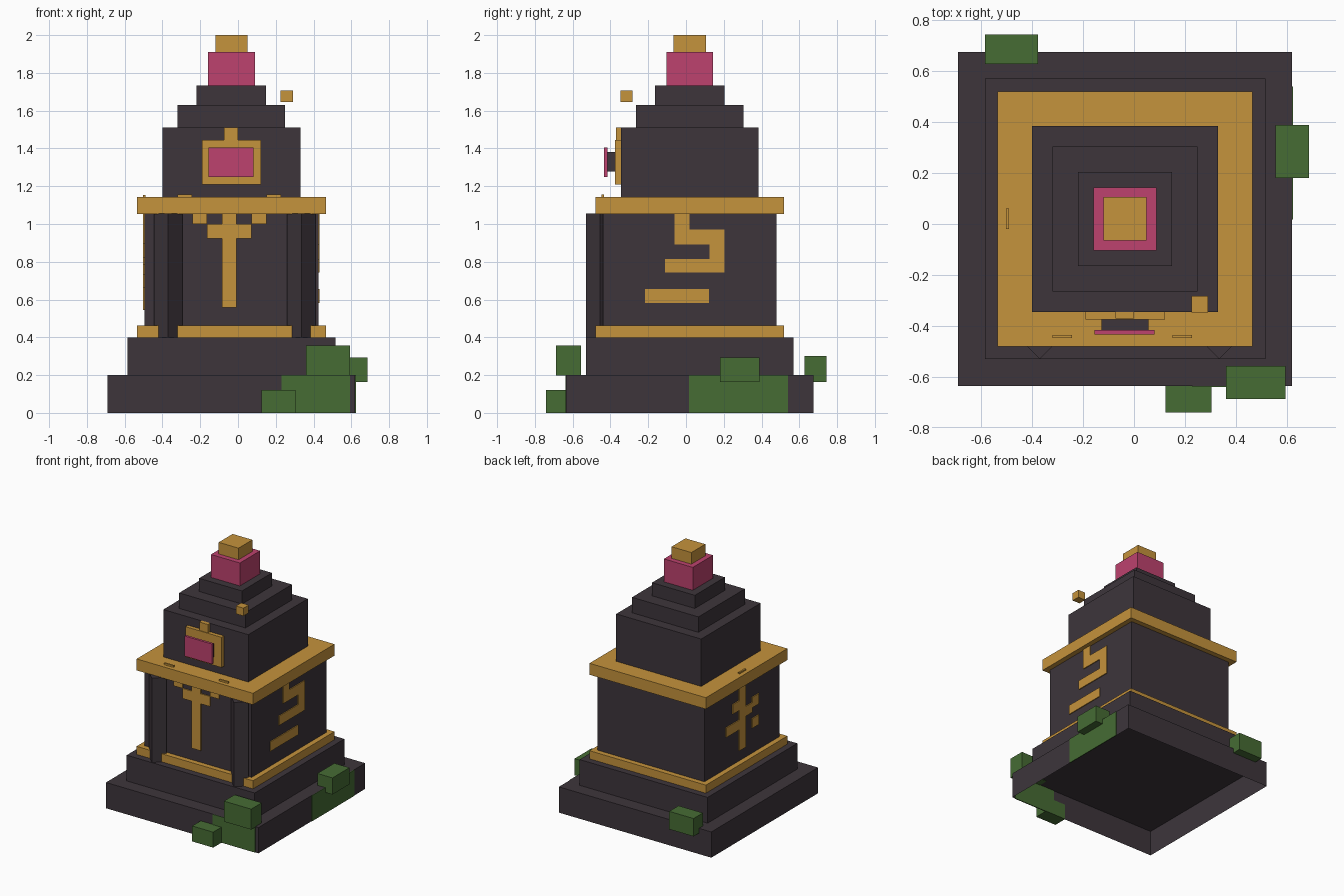
import bpy, bmesh, math

old = bpy.data.objects.get("Cube")
if old:
    bpy.data.objects.remove(old, do_unlink=True)


def material(name, rgb):
    """Flat material from an sRGB 0-255 colour."""
    lin = [((c / 255 + 0.055) / 1.055) ** 2.4 for c in rgb] + [1.0]
    m = bpy.data.materials.new(name)
    m.use_nodes = True
    m.diffuse_color = lin
    bsdf = next(n for n in m.node_tree.nodes if n.type == 'BSDF_PRINCIPLED')
    bsdf.inputs["Base Color"].default_value = lin
    return m


STONE = material("dark stone", (61, 53, 59))
GOLD = material("gold", (197, 147, 60))
PINK = material("pink gem", (189, 66, 110))
MOSS = material("moss green", (70, 108, 52))

CX, CY = -0.035, 0.02  # axis of the tower


def boxes(name, spans, mat, open_bottom=False):
    """One object made of boxes, each (x0, x1, y0, y1, z0, z1)."""
    bm = bmesh.new()
    for x0, x1, y0, y1, z0, z1 in spans:
        v = bmesh.ops.create_cube(bm, size=1)["verts"]
        for p in v:
            p.co = (x0 if p.co.x < 0 else x1,
                    y0 if p.co.y < 0 else y1,
                    z0 if p.co.z < 0 else z1)
    if open_bottom:
        bm.normal_update()
        down = [f for f in bm.faces if f.normal.z < -0.9]
        bmesh.ops.delete(bm, geom=down, context='FACES')
    me = bpy.data.meshes.new(name)
    bm.to_mesh(me)
    bm.free()
    me.materials.append(mat)
    ob = bpy.data.objects.new(name, me)
    bpy.context.collection.objects.link(ob)
    return ob


def tier(name, half, z0, z1, mat, open_bottom=False):
    """Square storey centred on the tower axis."""
    return boxes(name, [(CX - half, CX + half, CY - half, CY + half, z0, z1)],
                 mat, open_bottom)


# Stepped storeys from the ground up; the plinth is hollow underneath
tier("plinth", 0.655, 0.0, 0.2, STONE, open_bottom=True)
tier("plinth_step", 0.55, 0.2, 0.4, STONE)
tier("lower_band", 0.5, 0.4, 0.463, GOLD)
tier("main_body", 0.46, 0.4, 1.06, STONE)
tier("upper_band", 0.5, 1.053, 1.142, GOLD)
tier("upper_body", 0.365, 1.142, 1.51, STONE)
tier("roof_step_lower", 0.285, 1.51, 1.63, STONE)
tier("roof_step_upper", 0.184, 1.63, 1.732, STONE)
tier("gem_block", 0.124, 1.732, 1.91, PINK)
tier("gold_cap", 0.085, 1.91, 2.0, GOLD)

# Square front pillars turned 45 degrees
for side, x in (("right", -0.37), ("left", 0.335)):
    bpy.ops.mesh.primitive_cylinder_add(vertices=4, radius=0.075, depth=0.655,
                                        location=(x, -0.455, 0.7275))
    pillar = bpy.context.object
    pillar.name = "pillar_" + side
    pillar.data.materials.append(STONE)

# Front symbol: a stem with two stepped branches, as (x0, x1, z0, z1)
front = [(-0.085, -0.007, 0.557, 1.06), (-0.164, 0.071, 0.922, 1.0)]
for s in (-1, 1):
    for k, z in ((2, 1.0), (3, 1.077)):
        c = -0.046 + s * 0.0785 * k
        front.append((c - 0.039, c + 0.039, z, z + 0.078))
boxes("front_symbol", [(a, b, -0.448, -0.435, c, d) for a, b, c, d in front], GOLD)

# Left symbol: a hooked line over a bar, as (y0, y1, z0, z1)
left = [(-0.06, 0.018, 0.892, 1.06), (0.018, 0.204, 0.892, 0.972),
        (0.125, 0.204, 0.742, 0.892), (-0.11, 0.125, 0.742, 0.815),
        (-0.217, 0.123, 0.582, 0.656)]
boxes("left_symbol", [(0.42, 0.432, *s) for s in left], GOLD)

# Right symbol: a stem with crossing arms
right = [(-0.02, 0.06, 0.545, 1.153), (0.06, 0.22, 0.71, 0.785),
         (-0.10, -0.02, 0.785, 0.86), (-0.18, -0.10, 0.82, 0.90),
         (0.06, 0.14, 0.86, 0.935), (-0.18, -0.10, 0.66, 0.735)]
boxes("right_symbol", [(-0.503, -0.49, *s) for s in right], GOLD)

# Gem plaque on the upper front
boxes("plaque_frame", [(-0.19, 0.122, -0.375, -0.34, 1.21, 1.445),
                       (-0.073, 0.0, -0.37, -0.34, 1.445, 1.51)], GOLD)
boxes("plaque_mount", [(-0.127, 0.057, -0.417, -0.37, 1.277, 1.38)], STONE)
boxes("plaque_gem", [(-0.155, 0.081, -0.434, -0.415, 1.248, 1.404)], PINK)

# Small cube hovering beside the roof
boxes("floating_cube", [(0.226, 0.29, -0.347, -0.283, 1.645, 1.706)], GOLD)

# Moss clumps and thin patches on the plinth
boxes("moss_clumps", [(0.36, 0.594, -0.687, -0.557, 0.197, 0.356),
                      (0.124, 0.305, -0.74, -0.63, 0.0, 0.12),
                      (0.556, 0.686, 0.18, 0.388, 0.163, 0.292),
                      (-0.585, -0.376, 0.628, 0.743, 0.163, 0.302)], MOSS)
boxes("moss_patches", [(0.23, 0.594, -0.639, -0.632, 0.0, 0.2),
                       (0.617, 0.624, 0.017, 0.54, 0.0, 0.2)], MOSS)
